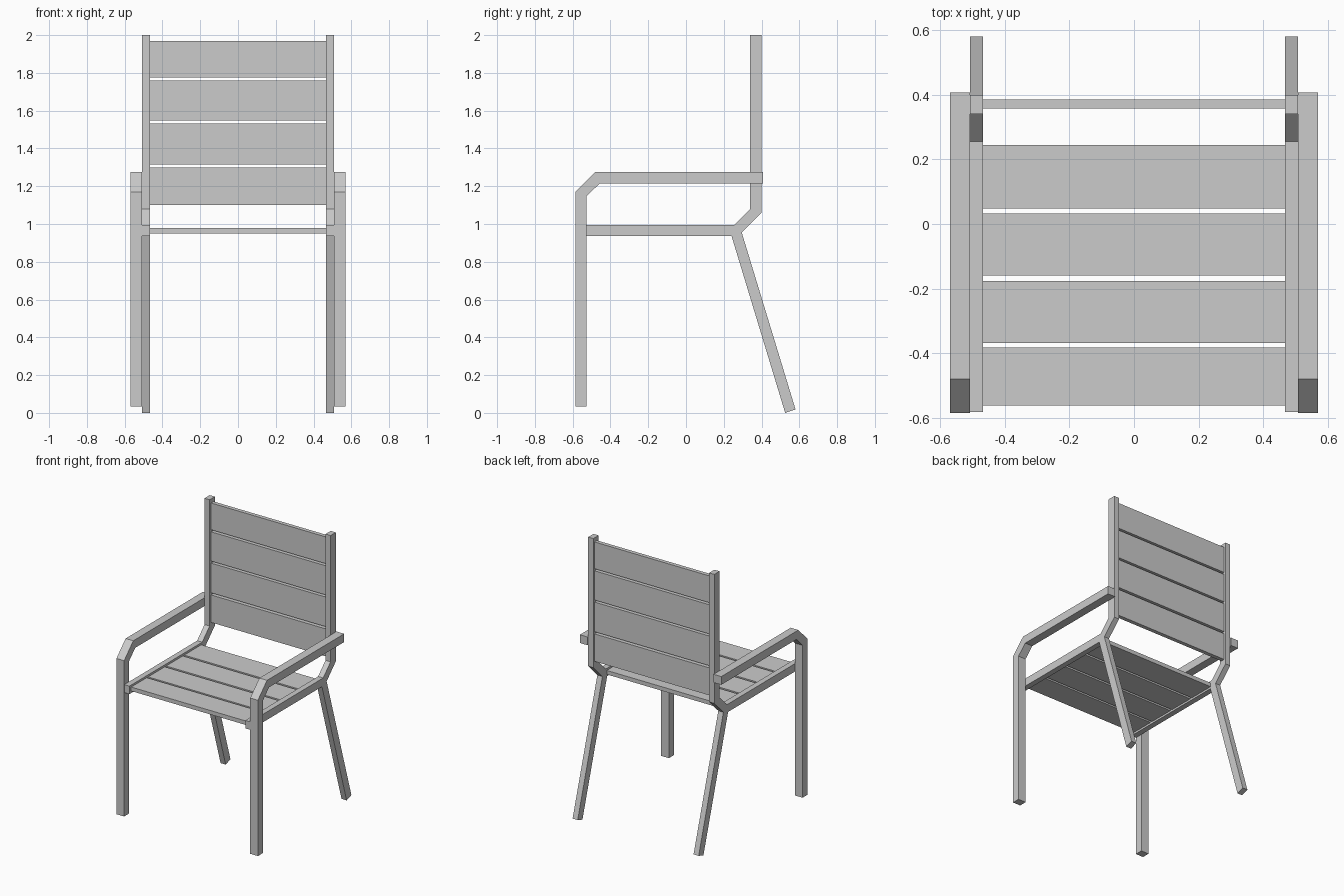
import bpy
import bmesh

cube = bpy.data.objects.get("Cube")
if cube:
    bpy.data.objects.remove(cube, do_unlink=True)

grey = bpy.data.materials.new("light grey")
grey.use_nodes = True
GREY = (0.6, 0.6, 0.6, 1)
grey.diffuse_color = GREY
grey.node_tree.nodes["Principled BSDF"].inputs["Base Color"].default_value = GREY


def extrude_profile(name, profile, x0, x1):
    """Extrude a closed (y, z) outline from x0 to x1."""
    bm = bmesh.new()
    face = bm.faces.new([bm.verts.new((x0, y, z)) for y, z in profile])
    grown = bmesh.ops.extrude_face_region(bm, geom=[face])["geom"]
    moved = [v for v in grown if isinstance(v, bmesh.types.BMVert)]
    bmesh.ops.translate(bm, verts=moved, vec=(x1 - x0, 0, 0))
    bmesh.ops.recalc_face_normals(bm, faces=bm.faces)
    mesh = bpy.data.meshes.new(name)
    bm.to_mesh(mesh)
    bm.free()
    mesh.materials.append(grey)
    obj = bpy.data.objects.new(name, mesh)
    bpy.context.collection.objects.link(obj)
    return obj


def rect(y0, y1, z0, z1):
    return [(y0, z0), (y1, z0), (y1, z1), (y0, z1)]


# Side profiles as (y, z)
arm = [(-0.585, 0.035), (-0.585, 1.17), (-0.48, 1.275), (0.408, 1.275),
       (0.408, 1.215), (-0.457, 1.215), (-0.528, 1.145), (-0.528, 0.035)]
back = [(0.525, 0), (0.24, 0.94), (0.255, 0.995), (0.34, 1.08), (0.34, 2),
        (0.4, 2), (0.4, 1.06), (0.295, 0.955), (0.58, 0.018)]
rail = [(-0.583, 0.937), (0.24, 0.937), (0.255, 0.995), (-0.583, 0.995)]

INNER, MIDDLE, OUTER = 0.467, 0.508, 0.57

for side, s in (("left", 1), ("right", -1)):
    extrude_profile(side + "_front_leg_and_armrest", arm, s * MIDDLE, s * OUTER)
    extrude_profile(side + "_back_leg_and_post", back, s * INNER, s * MIDDLE)
    extrude_profile(side + "_seat_rail", rail, s * INNER, s * MIDDLE)

# Seat slats, front to back
seat = [(-0.562, -0.383), (-0.368, -0.176), (-0.16, 0.032), (0.048, 0.245)]
for i, (y0, y1) in enumerate(seat, 1):
    extrude_profile(f"seat_slat_{i}", rect(y0, y1, 0.951, 0.98), -INNER, INNER)

# Backrest slats, bottom to top
rest = [(1.1, 1.3), (1.316, 1.532), (1.547, 1.76), (1.775, 1.97)]
for i, (z0, z1) in enumerate(rest, 1):
    extrude_profile(f"back_slat_{i}", rect(0.357, 0.386, z0, z1), -INNER, INNER)
